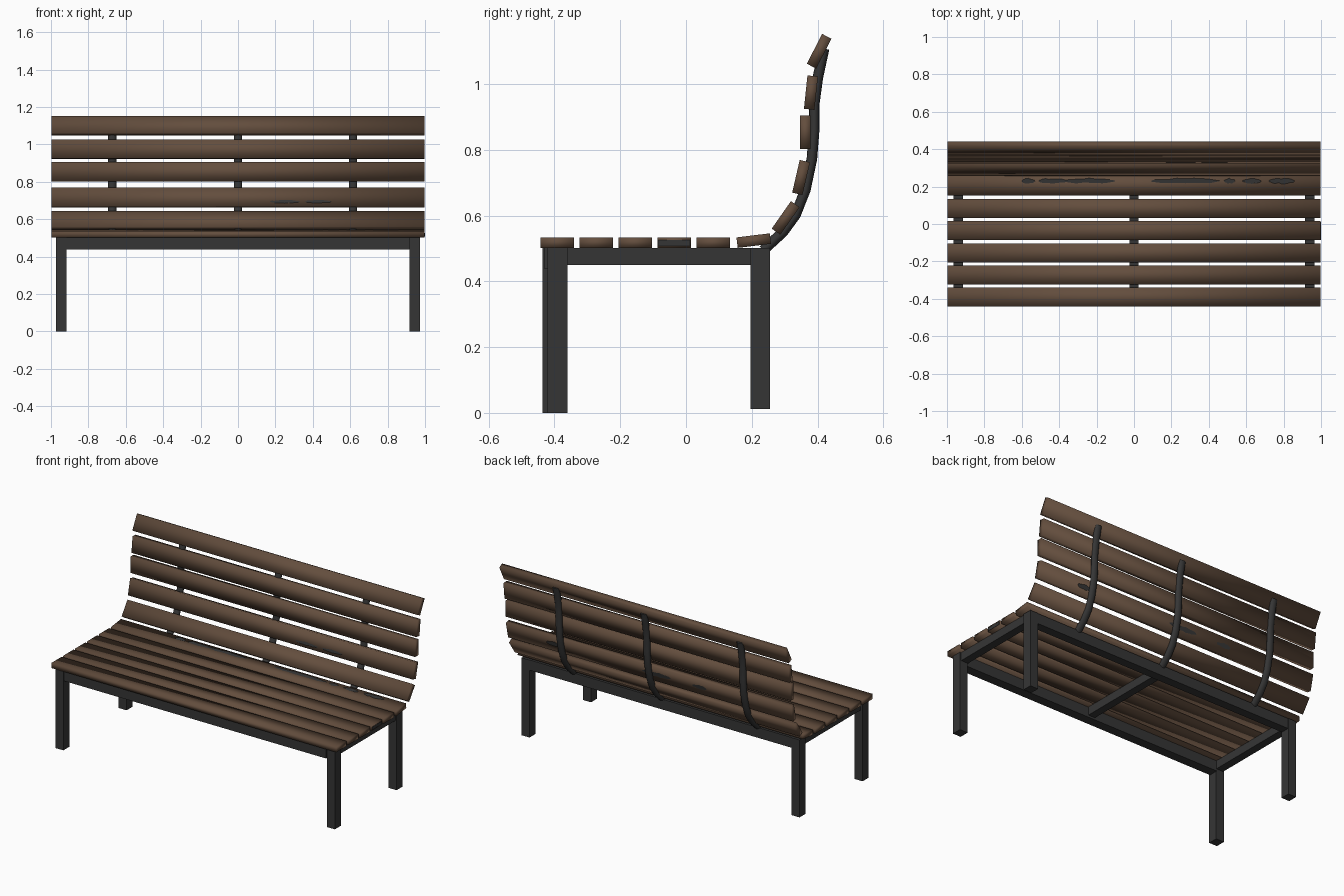
import bpy, bmesh, math, random
from mathutils import Vector, Matrix

random.seed(4)
cube = bpy.data.objects.get("Cube")
if cube:
    bpy.data.objects.remove(cube, do_unlink=True)


def material(name, rgb):
    m = bpy.data.materials.new(name)
    m.use_nodes = True
    m.diffuse_color = (*rgb, 1)
    m.node_tree.nodes["Principled BSDF"].inputs["Base Color"].default_value = (*rgb, 1)
    return m


WOOD = material("brown wood", (0.125, 0.075, 0.047))
METAL = material("dark grey metal", (0.036, 0.036, 0.036))


def finish(name, bm, mat, smooth=False):
    bmesh.ops.recalc_face_normals(bm, faces=bm.faces)
    for f in bm.faces:
        f.smooth = smooth
    me = bpy.data.meshes.new(name)
    bm.to_mesh(me)
    bm.free()
    me.materials.append(mat)
    ob = bpy.data.objects.new(name, me)
    bpy.context.scene.collection.objects.link(ob)
    return ob


def box(name, lo, hi, mat):
    lo, hi = Vector(lo), Vector(hi)
    bm = bmesh.new()
    bmesh.ops.create_cube(bm, size=1, matrix=Matrix.Translation((lo + hi) / 2)
                          @ Matrix.Diagonal((*(hi - lo), 1)))
    return finish(name, bm, mat)


def slat_matrix(y, z, tilt):
    return Matrix.Translation((0, y, z)) @ Matrix.Rotation(math.radians(tilt), 4, 'X')


SLAT_W, SLAT_T = 0.102, 0.032


def slat(name, y, z, tilt):
    """Softly shaded plank running along x, tilted about its length."""
    bm = bmesh.new()
    bmesh.ops.create_cube(bm, size=1, matrix=slat_matrix(y, z, tilt)
                          @ Matrix.Diagonal((1.994, SLAT_W, SLAT_T, 1)))
    return finish(name, bm, WOOD, smooth=True)


def worn_patch(name, place, x0, x1, across, half, side):
    """Thin ragged plate where dark metal shows through a slat face."""
    bm = bmesh.new()
    n = 24
    pts = []
    for i in range(n):
        a = math.tau * i / n
        r = half * random.uniform(0.55, 1.0)
        pts.append(bm.verts.new(((x0 + x1) / 2 + (x1 - x0) / 2 * math.cos(a),
                                 across + r * math.sin(a), side * (SLAT_T / 2 + 0.001))))
    bm.faces.new(pts)
    bm.transform(place)
    return finish(name, bm, METAL)


# Seat slats: five flat, the rear one tipped up
for i in range(5):
    slat(f"seat_slat_{i + 1}", -0.391 + 0.1185 * i, 0.518, 0)
rear_seat = (0.206, 0.524, 7)
slat("seat_slat_rear", *rear_seat)

# Backrest slats following the curve: y, z, tilt
back = [(0.303, 0.593, 55), (0.350, 0.716, 77), (0.363, 0.854, 90),
        (0.380, 0.974, 84), (0.405, 1.100, 63)]
for i, spec in enumerate(back):
    slat(f"back_slat_{i + 1}", *spec)

# Worn patches
for x0, x1 in [(-0.6, -0.53), (-0.51, -0.36), (-0.38, -0.1), (0.09, 0.46),
               (0.48, 0.54), (0.58, 0.68), (0.72, 0.86)]:
    worn_patch("seat_wear", slat_matrix(*rear_seat), x0, x1, 0.026, 0.016, 1)
for x0, x1 in [(0.17, 0.33), (0.36, 0.5)]:
    worn_patch("back_wear_front", slat_matrix(*back[1]), x0, x1, -0.026, 0.01, 1)
for x0, x1 in [(0.6, 0.72), (-0.15, 0.05), (-0.4, -0.3)]:
    worn_patch("back_wear_rear", slat_matrix(*back[1]), x0, x1, 0.0, 0.018, -1)
box("slat_end_wear", (0.99, -0.085, 0.507), (0.9985, 0.012, 0.526), METAL)

# Legs
for side, sx, front_y in (("left", 1, -0.421), ("right", -1, -0.436)):
    x0, x1 = sorted((sx * 0.917, sx * 0.973))
    box(f"front_leg_{side}", (x0, front_y, 0), (x1, front_y + 0.061, 0.502), METAL)
    box(f"rear_leg_{side}", (x0, 0.196, 0.012), (x1, 0.255, 0.502), METAL)
    a, b = sorted((sx * 0.914, sx * 0.964))
    box(f"side_rail_{side}", (a, -0.37, 0.45), (b, 0.2, 0.502), METAL)

# Seat frame rails
box("front_rail", (-0.917, -0.43, 0.437), (0.917, -0.37, 0.502), METAL)
box("rear_rail", (-0.917, 0.198, 0.437), (0.917, 0.253, 0.502), METAL)
box("centre_rail", (-0.024, -0.37, 0.45), (0.024, 0.2, 0.502), METAL)

# Curved backrest supports: an oval section swept along the profile
path = [Vector((0, y, z)) for y, z in
        [(0.235, 0.495), (0.295, 0.55), (0.333, 0.602), (0.363, 0.678), (0.383, 0.773),
         (0.390, 0.863), (0.390, 0.939), (0.401, 1.02), (0.42, 1.108)]]


def support(name, x):
    bm = bmesh.new()
    rings, n = [], 12
    for i, p in enumerate(path):
        t = (path[min(i + 1, len(path) - 1)] - path[max(i - 1, 0)]).normalized()
        normal = Vector((0, t.z, -t.y))
        rings.append([bm.verts.new(p + Vector((x + 0.022 * math.cos(math.tau * k / n), 0, 0))
                                   + normal * 0.016 * math.sin(math.tau * k / n))
                      for k in range(n)])
    for r, s in zip(rings, rings[1:]):
        for k in range(n):
            bm.faces.new((r[k], r[(k + 1) % n], s[(k + 1) % n], s[k]))
    bm.faces.new(rings[0])
    bm.faces.new(rings[-1])
    ob = finish(name, bm, METAL, smooth=True)
    bpy.context.view_layer.objects.active = ob
    ob.select_set(True)
    bpy.ops.object.shade_smooth_by_angle(angle=math.radians(50))
    ob.select_set(False)


for label, x in (("right", -0.672), ("centre", 0.0), ("left", 0.615)):
    support(f"back_support_{label}", x)
